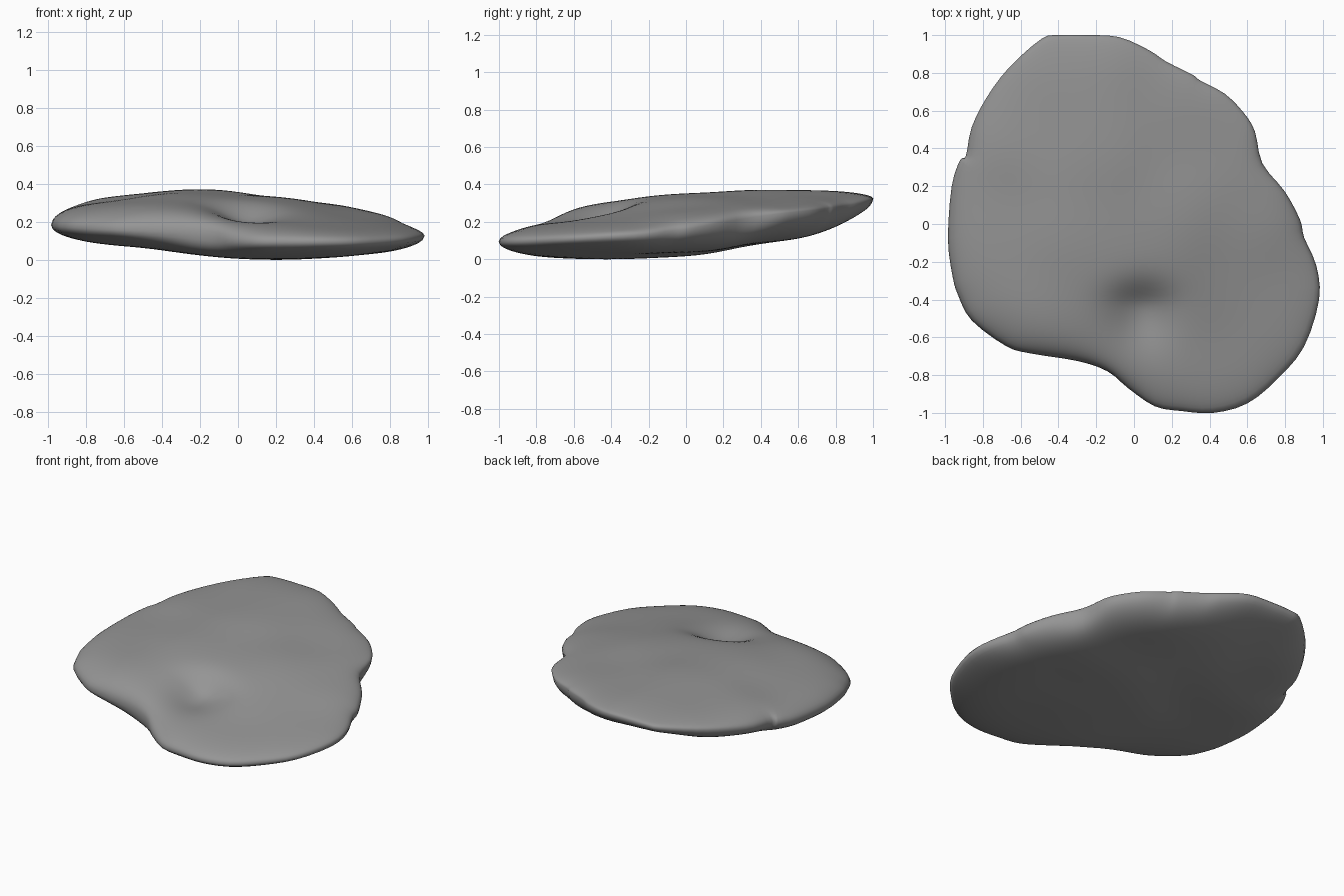
import bpy, bmesh
from math import exp
from mathutils import Vector

if "Cube" in bpy.data.objects:
    bpy.data.objects.remove(bpy.data.objects["Cube"])

# Outline of the slab: x, y, rim height
RIM = [(.98, -.4, .13), (.965, -.22, .14), (.9, -.07, .16), (.88, .02, .17), (.8, .17, .2),
       (.68, .32, .225), (.64, .49, .25), (.58, .59, .26), (.48, .69, .27), (.35, .76, .28),
       (.31, .79, .285), (.17, .86, .295), (.08, .92, .305), (-.08, .99, .325), (-.25, 1, .33),
       (-.4, 1, .33), (-.49, .98, .325), (-.66, .83, .3), (-.78, .67, .275), (-.86, .51, .25),
       (-.89, .36, .235), (-.92, .34, .23), (-.965, .2, .21), (-.985, -.08, .19), (-.96, -.28, .185),
       (-.93, -.38, .18), (-.86, -.51, .175), (-.68, -.645, .165), (-.55, -.685, .16),
       (-.3, -.725, .15), (-.14, -.78, .13), (-.03, -.87, .11), (.11, -.965, .1),
       (.25, -.99, .1), (.42, -1, .1), (.6, -.95, .1), (.76, -.82, .105), (.9, -.65, .115)]
# Control heights of upper and lower face: x, y, z
TOP = [(-.3, .85, .38), (-.6, .5, .35), (-.2, .45, .385), (.2, .6, .345), (.45, .4, .3),
       (.2, .1, .35), (-.3, 0, .365), (-.75, 0, .315), (-.7, -.4, .305), (-.35, -.45, .325),
       (-.1, -.25, .355), (.15, -.2, .335), (.6, 0, .275), (.45, -.35, .25), (.8, -.35, .21),
       (.1, -.75, .2), (.45, -.75, .19), (.7, -.6, .19), (-.2, -.62, .275), (.1, -.5, .23)]
BOTTOM = [(.1, -.4, 0), (.45, -.65, .01), (.1, -.75, .01), (.75, -.4, .03), (.5, .05, .04),
          (.1, 0, .015), (-.2, -.35, .03), (-.55, -.35, .075), (-.8, 0, .09), (-.45, .15, .08),
          (-.1, .35, .075), (.35, .45, .1), (-.6, .55, .14), (-.1, .65, .13), (-.3, .9, .23)]


def blend(points, x, y, s=.19):
    """Smooth weighted height from scattered control points."""
    w = [exp(-((x - p[0]) ** 2 + (y - p[1]) ** 2) / (2 * s * s)) + 1e-9 for p in points]
    return sum(a * p[2] for a, p in zip(w, points)) / sum(w)


def dimple(x, y):
    """Pit with a steep back wall and a shallow front slope."""
    dx, dy = (x - .04) / .12, y + .44
    dy /= .085 if dy > 0 else .15
    return .075 * exp(-(dx * dx + dy * dy) / 2)


def spline(points, sub):
    """Closed Catmull-Rom curve."""
    p, out = [Vector(q) for q in points], []
    n = len(p)
    for i in range(n):
        a, b, c, d = p[i - 1], p[i], p[(i + 1) % n], p[(i + 2) % n]
        for k in range(sub):
            t = k / sub
            out.append(.5 * (2 * b + (c - a) * t + (2 * a - 5 * b + 4 * c - d) * t * t
                             + (3 * b - a - 3 * c + d) * t ** 3))
    return out


edge = spline(RIM, 3)
n = len(edge)
# Softened outline, so the small rim nicks fade out towards the middle
soft = list(edge)
for _ in range(40):
    soft = [(soft[i - 1] + 2 * soft[i] + soft[(i + 1) % n]) / 4 for i in range(n)]

bm = bmesh.new()
rim = [bm.verts.new(p) for p in edge]
RINGS = 36


def face_sheet(points, sign, power, root):
    """Rings from the shared rim to the middle of one side."""
    prev = rim
    for j in range(1, RINGS + 1):
        t = 1 - j / RINGS
        r = 1 - (1 - t) ** 1.4 if t > 0 else 0
        f = (1 - r ** power) ** root
        ring = []
        path = [s.lerp(e, r ** 12) for s, e in zip(soft, edge)]
        for p in (path if j < RINGS else [Vector((0, 0, .2))]):
            x, y = p.x * r, p.y * r
            h = blend(points, x, y)
            if sign > 0:
                h -= dimple(x, y)
            ring.append(bm.verts.new((x, y, p.z + (h - p.z) * f)))
        for i in range(n):
            k = (i + 1) % n
            q = [prev[i], prev[k], ring[k], ring[i]] if j < RINGS else [prev[i], prev[k], ring[0]]
            bm.faces.new(q if sign > 0 else q[::-1])
        prev = ring


# Upper and lower sides of the slab
face_sheet(TOP, 1, 7, .5)
face_sheet(BOTTOM, -1, 7, .48)
low = min(v.co.z for v in bm.verts)
for v in bm.verts:
    v.co.z -= low
bmesh.ops.recalc_face_normals(bm, faces=bm.faces)

mesh = bpy.data.meshes.new("dimpled_slab")
bm.to_mesh(mesh)
bm.free()
mesh.polygons.foreach_set("use_smooth", [True] * len(mesh.polygons))
slab = bpy.data.objects.new("dimpled_slab", mesh)
bpy.context.collection.objects.link(slab)

# Dark grey stone
stone = bpy.data.materials.new("dark_grey")
stone.diffuse_color = (.3, .3, .3, 1)
stone.use_nodes = True
stone.node_tree.nodes["Principled BSDF"].inputs["Base Color"].default_value = stone.diffuse_color
mesh.materials.append(stone)
